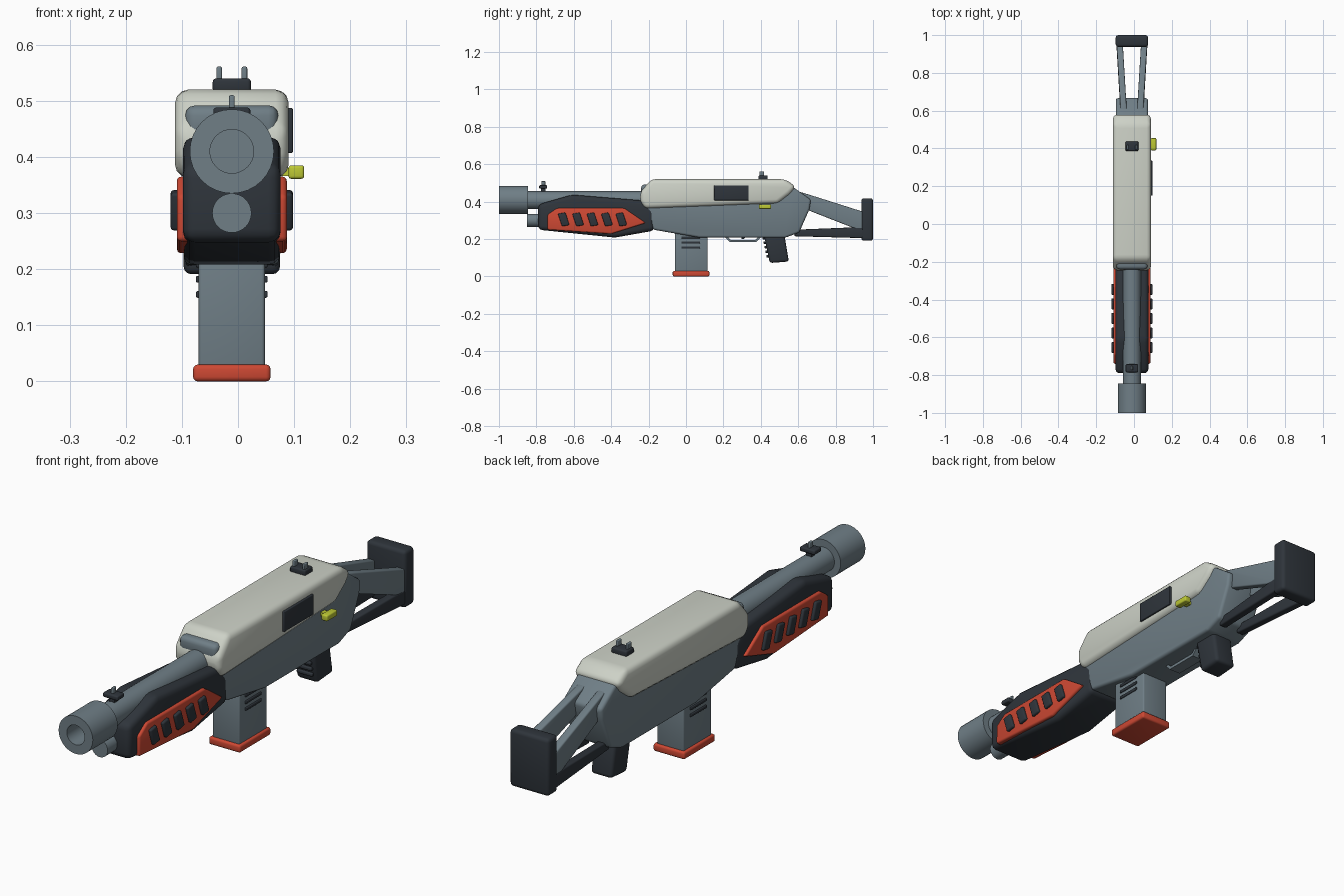
import bpy, bmesh, math
from mathutils import Vector, Matrix

if "Cube" in bpy.data.objects:
    bpy.data.objects.remove(bpy.data.objects["Cube"])

CX = -0.011  # centre plane of the symmetric parts
parts = []


def material(name, r, g, b):
    m = bpy.data.materials.new(name)
    m.use_nodes = True
    m.diffuse_color = (r, g, b, 1)
    m.node_tree.nodes["Principled BSDF"].inputs["Base Color"].default_value = (r, g, b, 1)
    return m


STEEL = material("steel grey", 0.16, 0.21, 0.24)
DARK = material("dark polymer", 0.028, 0.035, 0.044)
PALE = material("pale shell", 0.61, 0.64, 0.57)
RED = material("red accent", 0.61, 0.065, 0.033)
LIME = material("lime handle", 0.51, 0.58, 0.035)


def finish(name, bm, mat):
    bmesh.ops.recalc_face_normals(bm, faces=bm.faces[:])
    mesh = bpy.data.meshes.new(name)
    bm.to_mesh(mesh)
    bm.free()
    mesh.materials.append(mat)
    ob = bpy.data.objects.new(name, mesh)
    bpy.context.collection.objects.link(ob)
    parts.append(ob)
    return ob


def prism(name, profile, x0, x1, mat, bevel=0.01, shear=0.0):
    """Side profile (y, z) extruded across x, rounded, optionally splayed along y."""
    bm = bmesh.new()
    face = bm.faces.new([bm.verts.new((x0, y, z)) for y, z in profile])
    ext = bmesh.ops.extrude_face_region(bm, geom=[face])
    moved = [v for v in ext["geom"] if isinstance(v, bmesh.types.BMVert)]
    bmesh.ops.translate(bm, verts=moved, vec=(x1 - x0, 0, 0))
    bmesh.ops.recalc_face_normals(bm, faces=bm.faces[:])
    if bevel:
        edges = [e for e in bm.edges if e.calc_face_angle(0) > math.radians(20)]
        bmesh.ops.bevel(bm, geom=edges, offset=bevel, segments=3, profile=0.5,
                        affect='EDGES', clamp_overlap=True)
    y0 = profile[0][0]
    for v in bm.verts:
        v.co.x += shear * (v.co.y - y0)
    return finish(name, bm, mat)


def centred(name, profile, half, mat, bevel=0.01):
    return prism(name, profile, CX - half, CX + half, mat, bevel)


def rect(y0, y1, z0, z1):
    return [(y0, z0), (y1, z0), (y1, z1), (y0, z1)]


def lathe(name, profile, z, mat):
    """Profile (radius, y) turned around a y-parallel axis at height z."""
    bm = bmesh.new()
    verts = [bm.verts.new((CX + r, y, z)) for r, y in profile]
    edges = [bm.edges.new(pair) for pair in zip(verts, verts[1:])]
    bmesh.ops.spin(bm, geom=verts + edges, cent=(CX, 0, z), axis=(0, 1, 0),
                   angle=math.tau, steps=32, use_duplicate=False)
    bmesh.ops.remove_doubles(bm, verts=bm.verts[:], dist=0.0002)
    return finish(name, bm, mat)


# Barrel group
lathe("muzzle", [(0, -0.9), (0.039, -0.9), (0.039, -1), (0.075, -1),
                 (0.075, -0.845), (0, -0.845)], 0.41, STEEL)
lathe("barrel", [(0, -0.86), (0.048, -0.86), (0.048, -0.15), (0, -0.15)], 0.408, STEEL)
lathe("lower_tube", [(0, -0.85), (0.035, -0.85), (0.035, -0.7), (0, -0.7)], 0.3, STEEL)
centred("barrel_collar", rect(-0.24, -0.12, 0.43, 0.492), 0.083, STEEL, 0.018)

# Fore grip with side panels and ribs
centred("handguard", [(-0.79, 0.25), (-0.38, 0.208), (-0.17, 0.245), (-0.17, 0.35),
                      (-0.22, 0.405), (-0.61, 0.437), (-0.79, 0.385)], 0.087, DARK, 0.022)
PANEL = [(-0.74, 0.25), (-0.4, 0.228), (-0.215, 0.286), (-0.33, 0.365),
         (-0.69, 0.365), (-0.74, 0.33)]
for side, label in ((-1, "right"), (1, "left")):
    prism("grip_panel_" + label, PANEL, CX + side * 0.06, CX + side * 0.098, RED, 0.008)
    for i in range(5):
        y = -0.655 + i * 0.077
        rib = [(y - 0.008, 0.268), (y + 0.032, 0.275), (y + 0.01, 0.342), (y - 0.03, 0.335)]
        prism(f"grip_rib_{label}_{i + 1}", rib, CX + side * 0.08, CX + side * 0.109, DARK, 0.006)

# Receiver and upper shell
centred("receiver", [(-0.225, 0.38), (-0.175, 0.25), (0.07, 0.208), (0.53, 0.207),
                     (0.605, 0.235), (0.66, 0.36), (0.668, 0.41), (0.57, 0.48),
                     (0.3, 0.48), (-0.2, 0.47)], 0.085, STEEL, 0.012)
centred("upper_shell", [(-0.22, 0.362), (0.49, 0.39), (0.555, 0.44), (0.588, 0.48),
                        (0.53, 0.52), (-0.185, 0.52), (-0.245, 0.45), (-0.245, 0.4)],
        0.101, PALE, 0.026)
prism("ejection_port", rect(0.15, 0.335, 0.407, 0.487), 0.075, 0.098, DARK, 0.003)
prism("charging_handle", rect(0.39, 0.455, 0.361, 0.385), 0.09, 0.118, LIME, 0.005)
prism("handle_stem", rect(0.41, 0.435, 0.366, 0.38), 0.06, 0.1, LIME, 0)

# Sights
centred("rear_sight_base", rect(0.387, 0.437, 0.515, 0.54), 0.034, DARK, 0.006)
for side in (-1, 1):
    x = CX + side * 0.0225
    prism("rear_sight_prong", rect(0.393, 0.418, 0.53, 0.561), x - 0.005, x + 0.005, STEEL, 0.003)
centred("front_sight_base", rect(-0.785, -0.742, 0.47, 0.488), 0.033, DARK, 0.005)
centred("front_sight_stem", rect(-0.775, -0.752, 0.44, 0.475), 0.012, DARK, 0)
centred("front_sight_post", rect(-0.773, -0.752, 0.48, 0.51), 0.005, STEEL, 0.003)

# Magazine
centred("magazine", rect(-0.06, 0.115, 0.02, 0.25), 0.059, STEEL, 0.006)
centred("magazine_base", rect(-0.071, 0.125, 0, 0.03), 0.069, RED, 0.008)
for side in (-1, 1):
    for i in range(3):
        z = 0.155 + i * 0.027
        prism("magazine_rib", rect(-0.025, 0.075, z - 0.006, z + 0.006),
              CX + side * 0.05, CX + side * 0.064, DARK, 0.003)

# Trigger guard and trigger
centred("trigger_guard", [(0.205, 0.215), (0.235, 0.183), (0.375, 0.183), (0.405, 0.215),
                          (0.39, 0.215), (0.37, 0.195), (0.24, 0.195), (0.22, 0.215)],
        0.025, STEEL, 0)
centred("trigger", [(0.3, 0.22), (0.295, 0.2), (0.31, 0.2), (0.325, 0.22)], 0.01, DARK, 0)

# Pistol grip with front ridges
centred("pistol_grip", [(0.415, 0.23), (0.448, 0.072), (0.55, 0.08), (0.525, 0.23)],
        0.047, DARK, 0.014)
for i in range(5):
    t = i / 5
    y, z = 0.418 + 0.024 * t, 0.205 - 0.12 * t
    centred("grip_ridge", rect(y - 0.008, y + 0.03, z - 0.007, z + 0.007), 0.034, DARK, 0.004)

# Skeleton stock: splayed struts and butt pad
UPPER = [(0.6, 0.375), (0.6, 0.455), (0.66, 0.437), (0.95, 0.345), (0.95, 0.238)]
LOWER = [(0.58, 0.215), (0.58, 0.25), (0.88, 0.262), (0.95, 0.262), (0.95, 0.205)]
for side in (-1, 1):
    inner, outer = CX + side * 0.027, CX + side * 0.06
    prism("upper_strut", UPPER, inner, outer, STEEL, 0.006, side * 0.06)
    prism("lower_strut", LOWER, inner, outer, DARK, 0.006, side * 0.06)
centred("butt_pad", rect(0.938, 1.0, 0.191, 0.418), 0.086, DARK, 0.014)

# Smooth the rounded edges, keep real corners crisp
bpy.ops.object.select_all(action='DESELECT')
for ob in parts:
    ob.select_set(True)
bpy.context.view_layer.objects.active = parts[0]
bpy.ops.object.shade_smooth_by_angle(angle=math.radians(35))
